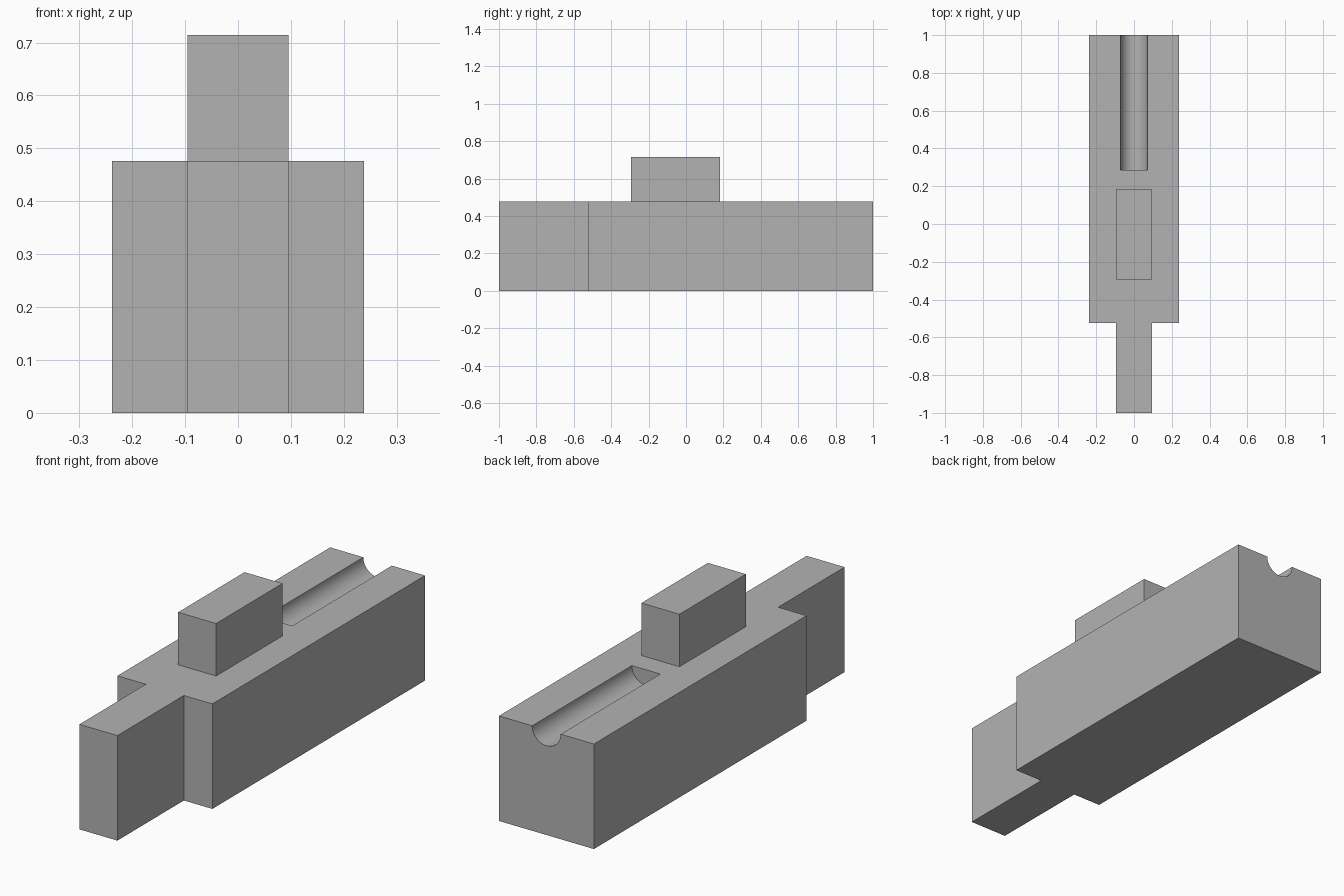
import bpy
import bmesh
import math
from mathutils import Matrix, Vector

cube = bpy.data.objects.get("Cube")
if cube:
    bpy.data.objects.remove(cube, do_unlink=True)

UNIT = 2 / 42          # one design unit, 42 of them along the length
HALF_BODY = 5 * UNIT
HALF_NECK = 2 * UNIT
BODY_TOP = 10 * UNIT
SHOULDER = -11 * UNIT

grey = bpy.data.materials.new("plain grey")
grey.diffuse_color = (0.45, 0.45, 0.45, 1)
grey.use_nodes = True
grey.node_tree.nodes["Principled BSDF"].inputs["Base Color"].default_value = grey.diffuse_color


def add_object(name, bm):
    bmesh.ops.recalc_face_normals(bm, faces=bm.faces)
    mesh = bpy.data.meshes.new(name)
    bm.to_mesh(mesh)
    bm.free()
    mesh.materials.append(grey)
    obj = bpy.data.objects.new(name, mesh)
    bpy.context.collection.objects.link(obj)
    return obj


def extruded(name, outline, offset):
    bm = bmesh.new()
    face = bm.faces.new([bm.verts.new(p) for p in outline])
    side = bmesh.ops.extrude_face_region(bm, geom=[face])
    moved = [g for g in side["geom"] if isinstance(g, bmesh.types.BMVert)]
    bmesh.ops.translate(bm, verts=moved, vec=offset)
    return add_object(name, bm)


# Stepped body with a narrow front tongue
half = [(HALF_NECK, -1), (HALF_NECK, SHOULDER), (HALF_BODY, SHOULDER), (HALF_BODY, 1)]
plan = half + [(-x, y) for x, y in reversed(half)]
body = extruded("body", [(x, y, 0) for x, y in plan], Vector((0, 0, BODY_TOP)))

# Round groove running from the middle out through the back end
bm = bmesh.new()
start, end = 6 * UNIT, 1.1
bmesh.ops.create_cone(
    bm, cap_ends=True, segments=64, radius1=1.5 * UNIT, radius2=1.5 * UNIT, depth=end - start,
    matrix=Matrix.Translation((0, (start + end) / 2, BODY_TOP)) @ Matrix.Rotation(math.pi / 2, 4, "X"))
cutter = add_object("groove_cutter", bm)
cutter.hide_render = True
cut = body.modifiers.new("groove", "BOOLEAN")
cut.operation = "DIFFERENCE"
cut.solver = "EXACT"
cut.object = cutter
bpy.context.view_layer.objects.active = body
body.select_set(True)
bpy.ops.object.modifier_apply(modifier=cut.name)
bpy.data.objects.remove(cutter, do_unlink=True)
bpy.ops.object.shade_smooth_by_angle(angle=math.radians(30))

# Raised block on top
front, back = -0.293, 0.183
block = [(-HALF_NECK, front), (HALF_NECK, front), (HALF_NECK, back), (-HALF_NECK, back)]
extruded("top_block", [(x, y, BODY_TOP) for x, y in block], Vector((0, 0, 5 * UNIT)))
